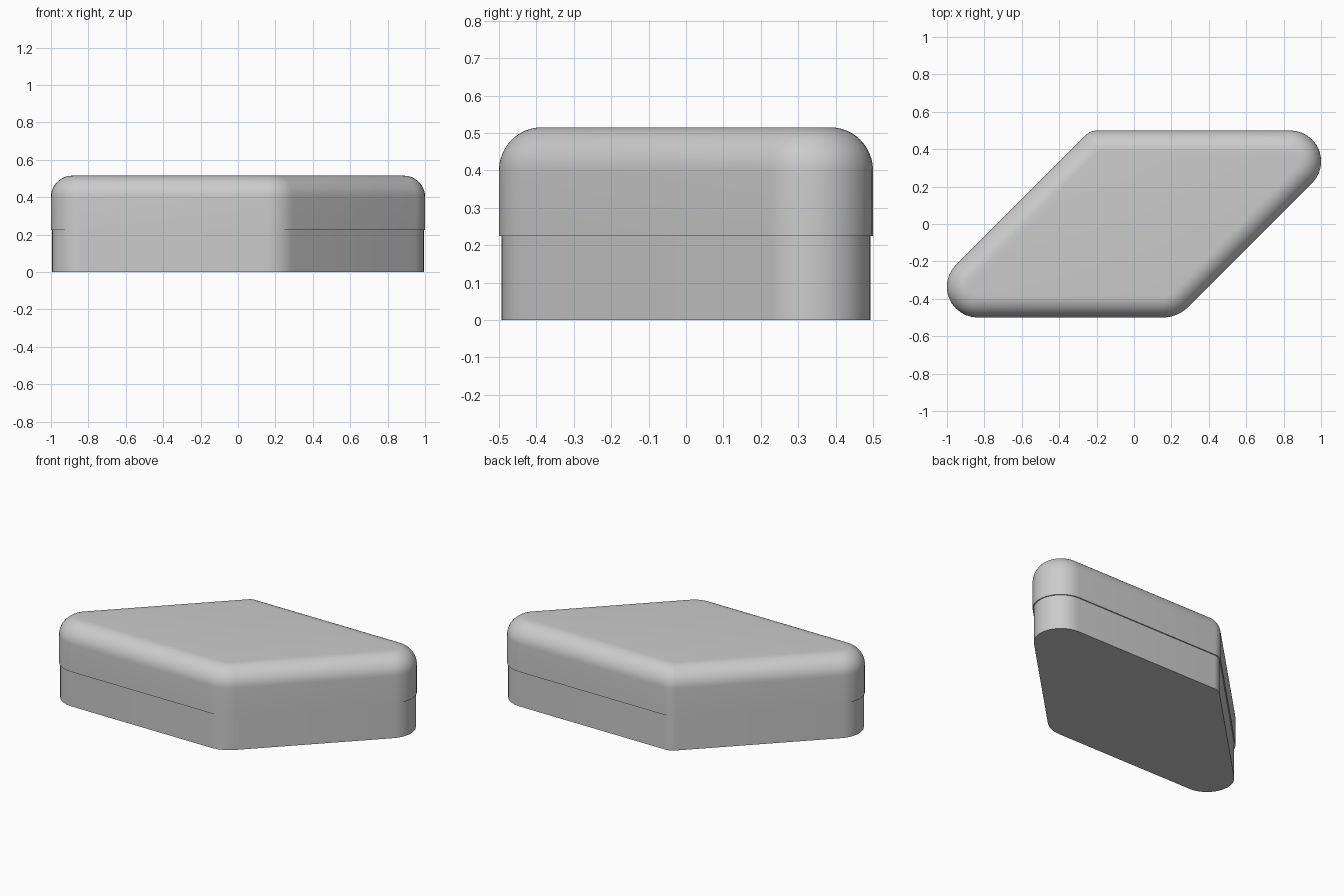
import bpy, bmesh, math
from mathutils import Vector

cube = bpy.data.objects.get("Cube")
if cube:
    bpy.data.objects.remove(cube, do_unlink=True)

grey = bpy.data.materials.new("plain grey")
grey.use_nodes = True
colour = (0.6, 0.6, 0.6, 1)
grey.diffuse_color = colour
grey.node_tree.nodes["Principled BSDF"].inputs["Base Color"].default_value = colour

# Outline: a parallelogram with 45 degree ends, each corner with its own radius
HALF_DEPTH, SLANT = 0.5, 0.734
RADII = (0.165, 0.2, 0.165, 0.09)
STEPS = 12


def outline(inset, z):
    """Rounded parallelogram moved inward by inset, counter-clockwise."""
    h, s = HALF_DEPTH - inset, SLANT - inset * math.sqrt(2)
    corners = [Vector(p) for p in ((-h - s, -h), (s - h, -h), (h + s, h), (h - s, h))]
    points = []
    for i, corner in enumerate(corners):
        r = max(RADII[i] - inset, 0.012)
        to_prev = (corners[i - 1] - corner).normalized()
        to_next = (corners[(i + 1) % 4] - corner).normalized()
        half = to_prev.angle(to_next) / 2
        centre = corner + (to_prev + to_next).normalized() * r / math.sin(half)
        turn = math.pi - 2 * half
        start = math.atan2(to_next.y, to_next.x) - math.pi / 2 - turn
        for k in range(STEPS + 1):
            a = start + turn * k / STEPS
            points.append((centre.x + r * math.cos(a), centre.y + r * math.sin(a), z))
    return points


def loft(name, profile, cap_top):
    """Skin the outline along a list of (inset, height) pairs."""
    bm = bmesh.new()
    rings = [[bm.verts.new(p) for p in outline(*level)] for level in profile]
    n = len(rings[0])
    for low, high in zip(rings, rings[1:]):
        for i in range(n):
            j = (i + 1) % n
            bm.faces.new((low[i], low[j], high[j], high[i]))
    bm.faces.new(rings[0][::-1])
    if cap_top:
        bm.faces.new(rings[-1])
    mesh = bpy.data.meshes.new(name)
    bm.to_mesh(mesh)
    bm.free()
    mesh.materials.append(grey)
    obj = bpy.data.objects.new(name, mesh)
    bpy.context.collection.objects.link(obj)
    bpy.ops.object.select_all(action="DESELECT")
    obj.select_set(True)
    bpy.context.view_layer.objects.active = obj
    bpy.ops.object.shade_smooth_by_angle(angle=math.radians(35))


# Base, set in slightly under the lid
SEAM, TOP, FILLET = 0.225, 0.515, 0.115
loft("box_base", [(0.007, 0), (0.007, SEAM)], False)

# Lid with a rounded top edge
edge = [(FILLET * (1 - math.cos(a)), TOP - FILLET * (1 - math.sin(a)))
        for a in (math.pi / 2 * k / STEPS for k in range(STEPS + 1))]
loft("box_lid", [(0, SEAM)] + edge, True)
